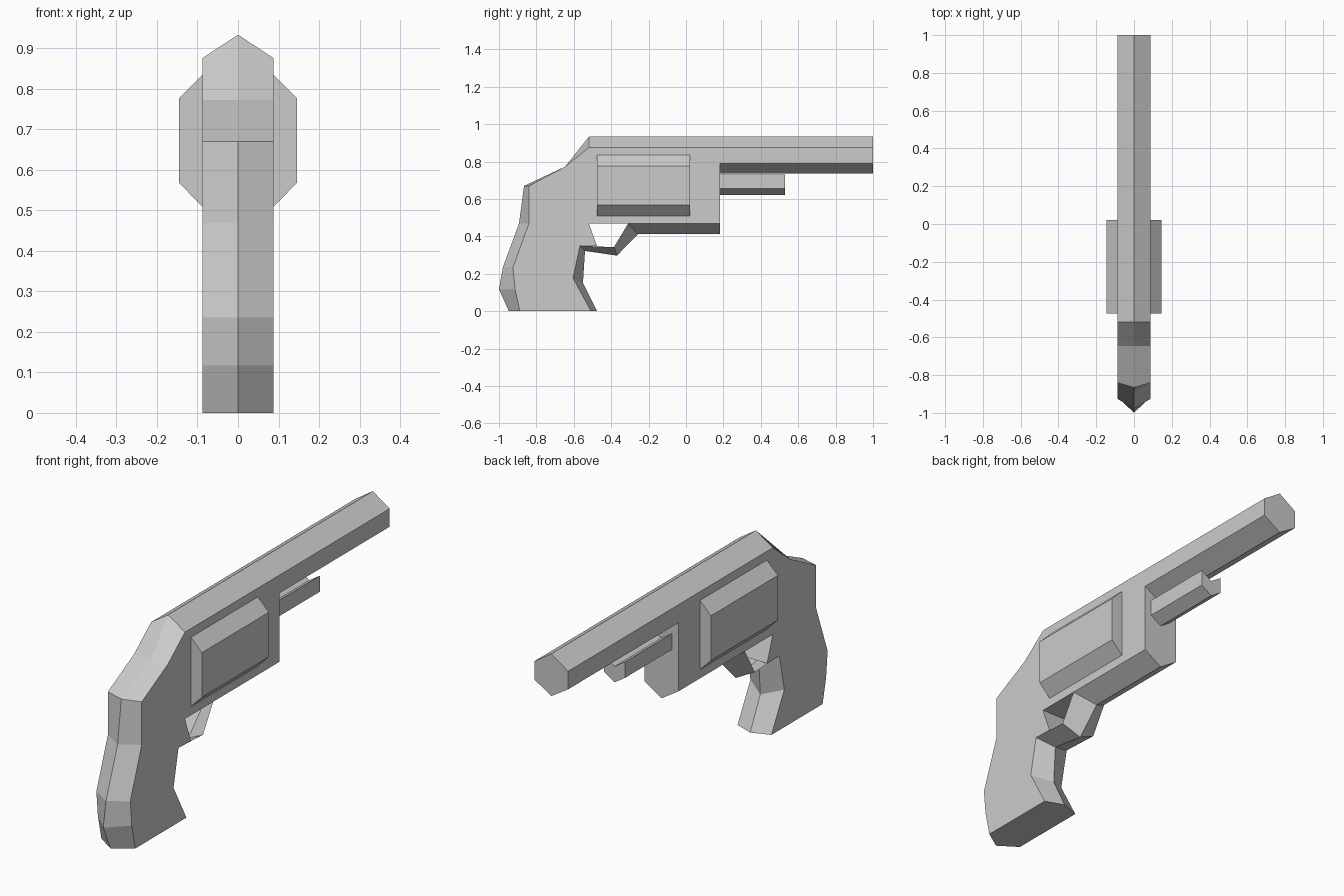
import bpy, bmesh

if "Cube" in bpy.data.objects:
    bpy.data.objects.remove(bpy.data.objects["Cube"])

W = 0.088  # half width of frame, barrel and grip


def finish(name, bm):
    bmesh.ops.remove_doubles(bm, verts=bm.verts, dist=1e-5)
    bmesh.ops.recalc_face_normals(bm, faces=bm.faces)
    mesh = bpy.data.meshes.new(name)
    bm.to_mesh(mesh)
    bm.free()
    obj = bpy.data.objects.new(name, mesh)
    bpy.context.collection.objects.link(obj)
    return obj


def prism(name, profile, y0, y1):
    """Extrude an (x, z) cross-section along y."""
    bm = bmesh.new()
    a, b = ([bm.verts.new((x, y, z)) for x, z in profile] for y in (y0, y1))
    n = len(profile)
    bm.faces.new(a)
    bm.faces.new(b[::-1])
    for i in range(n):
        j = (i + 1) % n
        bm.faces.new((a[i], b[i], b[j], a[j]))
    return finish(name, bm)


# Frame, grip and barrel: side outline (y, z) paired with centre ridge (y, z)
stations = [
    ((-.888, 0), (-.947, 0)),            # back of grip
    ((-.914, .117), (-1.0, .117)),
    ((-.925, .235), (-.979, .235)),
    ((-.84, .468), (-.893, .468)),
    ((-.84, .67), (-.866, .67)),
    ((-.647, .772), (-.647, .772)),
    ((-.519, .875), (-.519, .933)),      # barrel top
    ((1.0, .875), (1.0, .933)),
    ((1.0, .79), (1.0, .735)),           # muzzle and underside
    ((.182, .79), (.182, .735)),
    ((.182, .468), (.182, .412)),        # frame underside
    ((-.31, .468), (-.257, .412)),
    ((-.385, .342), (-.369, .297)),      # trigger guard
    ((-.567, .35), (-.54, .322)),
    ((-.604, .176), (-.551, .15)),       # front of grip
    ((-.508, 0), (-.476, 0)),
]
GUARD = 12
notch = [(-.519, .468), (-.476, .348)]   # trigger opening

bm = bmesh.new()
ridge = [bm.verts.new((0, *r)) for _, r in stations]
openings = []
n = len(stations)
for sx in (W, -W):
    side = [bm.verts.new((sx, *s)) for s, _ in stations]
    hole = [bm.verts.new((sx, *p)) for p in notch]
    for i in range(n):
        j = (i + 1) % n
        bm.faces.new((side[i], side[j], ridge[j], ridge[i]))
    bm.faces.new(side[:GUARD] + hole + side[GUARD + 1:])
    openings.append([side[GUARD - 1]] + hole + [side[GUARD + 1]])
# walls of the trigger opening
a, b = openings
for i in range(3):
    bm.faces.new((a[i], a[i + 1], b[i + 1], b[i]))
finish("frame_grip_and_barrel", bm)

# Chamber drum bulging from both sides of the frame
half = [(.06, .48), (.088, .509), (.145, .567), (.145, .777), (.088, .834), (.06, .862)]
prism("drum", half + [(-x, z) for x, z in reversed(half)], -.475, .022)

# Rod below the barrel, with a V-shaped groove on top
prism("ejector_rod", [(0, .62), (.054, .655), (.054, .73), (0, .695),
                      (-.054, .73), (-.054, .655)], .18, .53)
